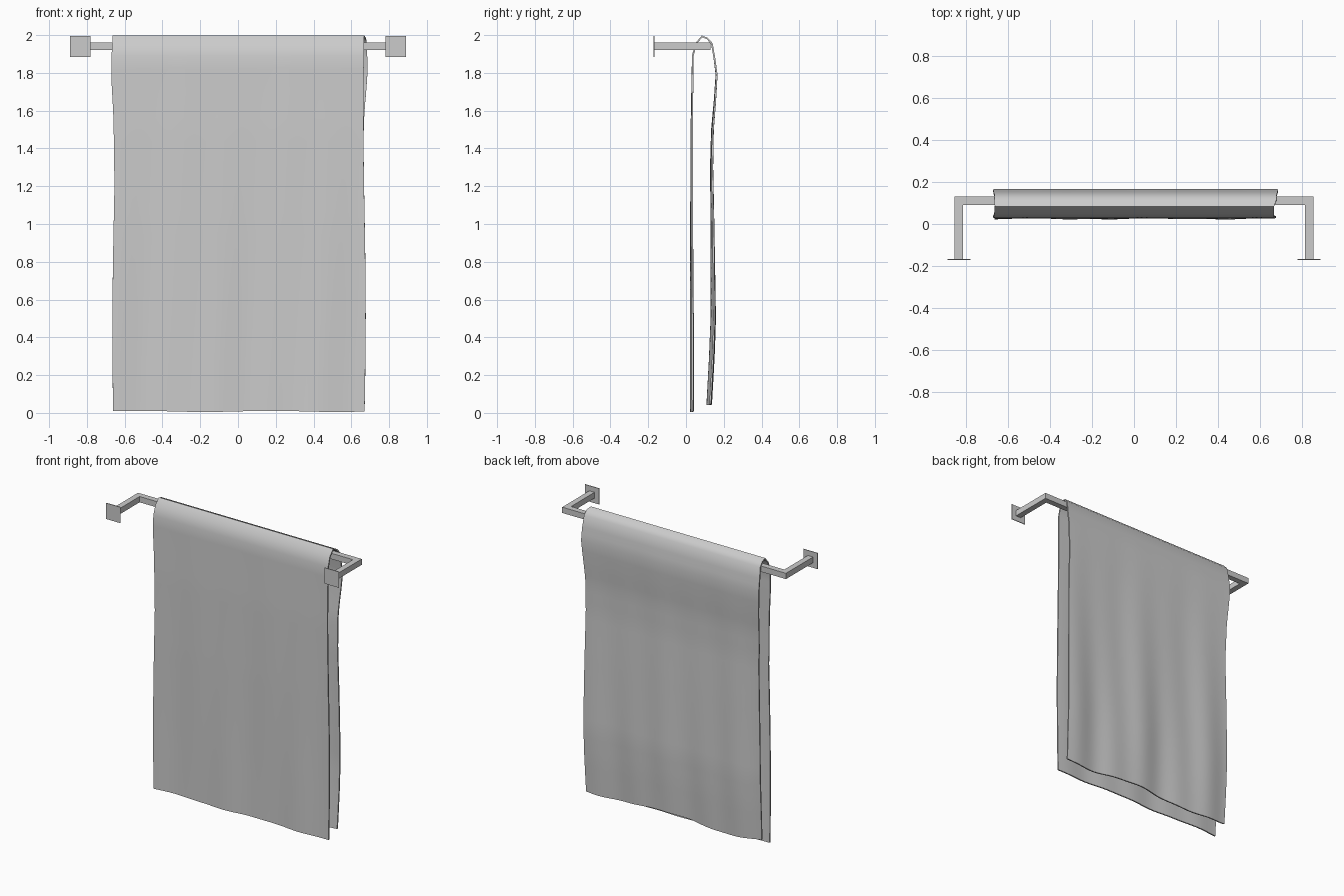
import bpy, bmesh, math
from mathutils import Vector

cube = bpy.data.objects.get("Cube")
if cube:
    bpy.data.objects.remove(cube, do_unlink=True)


def make_material(name, rgb):
    m = bpy.data.materials.new(name)
    m.use_nodes = True
    m.diffuse_color = (*rgb, 1)
    m.node_tree.nodes["Principled BSDF"].inputs["Base Color"].default_value = (*rgb, 1)
    return m


grey = make_material("light grey", (0.6, 0.6, 0.6))


def add_object(name, bm):
    mesh = bpy.data.meshes.new(name)
    bm.to_mesh(mesh)
    bm.free()
    mesh.materials.append(grey)
    ob = bpy.data.objects.new(name, mesh)
    bpy.context.collection.objects.link(ob)
    return ob


def box(name, lo, hi):
    lo, hi = Vector(lo), Vector(hi)
    bm = bmesh.new()
    bmesh.ops.create_cube(bm, size=1)
    for v in bm.verts:
        v.co = (lo + hi) / 2 + v.co * (hi - lo)
    return add_object(name, bm)


# Square rail with two mitred arms, swept as one bent tube
def rail():
    bm = bmesh.new()
    h = 0.02
    path = [(-0.835, -0.168, -1, 0), (-0.835, 0.11, -1, 1),
            (0.835, 0.11, 1, 1), (0.835, -0.168, 1, 0)]
    rings = []
    for x, y, dx, dy in path:
        rings.append([bm.verts.new((x + s * dx * h, y + s * dy * h, 1.94 + t * h))
                      for s, t in ((-1, -1), (1, -1), (1, 1), (-1, 1))])
    for a, b in zip(rings, rings[1:]):
        for i in range(4):
            j = (i + 1) % 4
            bm.faces.new((a[i], a[j], b[j], b[i]))
    bm.faces.new(rings[0])
    bm.faces.new(rings[-1])
    bmesh.ops.recalc_face_normals(bm, faces=bm.faces)
    return add_object("towel_rail", bm)


rail()
for side, s in (("right", -1), ("left", 1)):
    box(side + "_wall_plate", (s * 0.835 - 0.055, -0.171, 1.885),
        (s * 0.835 + 0.055, -0.166, 1.995))

# Towel side profile (y, z): up the front, over the rail, down the back
PROFILE = [(0.033, 0.008), (0.031, 0.5), (0.029, 1.0), (0.03, 1.5), (0.034, 1.75),
           (0.036, 1.89), (0.053, 1.955), (0.085, 1.993), (0.113, 1.982), (0.137, 1.955),
           (0.15, 1.88), (0.162, 1.79), (0.153, 1.65), (0.14, 1.5), (0.135, 1.3),
           (0.139, 1.0), (0.144, 0.5), (0.137, 0.3), (0.124, 0.055)]


def resample(points, step):
    out = []
    for a, b in zip(points, points[1:]):
        a, b = Vector(a), Vector(b)
        n = max(1, round((b - a).length / step))
        out += [(a.lerp(b, k / n)) for k in range(n)]
    return out + [Vector(points[-1])]


def towel():
    bm = bmesh.new()
    cols = 56
    rows = resample(PROFILE, 0.06)
    top = max(range(len(rows)), key=lambda i: rows[i].y)
    grid = []
    for r, (y, z) in enumerate(rows):
        back = r > top
        hang = min(1, max(0, (1.9 - z) / 1.5))
        # Slightly uneven side edges, flaring near the rail
        flare = math.exp(-((z - 1.82) / 0.2) ** 2)
        left = 0.67 + 0.006 * math.sin(3 * z) + (0.02 * flare if back else 0)
        right = -0.657 - 0.008 * math.sin(2.5 * z + 0.5) * (z < 1.3) - 0.014 * flare
        ring = []
        for c in range(cols + 1):
            x = right + (left - right) * c / cols
            # Soft vertical folds that deepen towards the hem
            fold = (math.sin(11 * x + 0.8 * z) + 0.6 * math.sin(23 * x - z + 1)) * hang
            dy = fold * (0.007 if back else 0.004)
            hem = max(0, 1 - z / 0.5)
            dz = hem * (0.016 * math.sin(7 * x + 1) if back
                        else 0.003 * math.sin(9 * x))
            ring.append(bm.verts.new((x, y + dy, max(z + dz, 0.003))))
        grid.append(ring)
    for a, b in zip(grid, grid[1:]):
        for c in range(cols):
            bm.faces.new((a[c], a[c + 1], b[c + 1], b[c]))
    ob = add_object("towel", bm)
    mod = ob.modifiers.new("cloth_thickness", "SOLIDIFY")
    mod.thickness = 0.009
    mod.offset = 0
    bpy.ops.object.select_all(action="DESELECT")
    ob.select_set(True)
    bpy.context.view_layer.objects.active = ob
    bpy.ops.object.modifier_apply(modifier=mod.name)
    bpy.ops.object.shade_smooth_by_angle(angle=math.radians(45))


towel()
